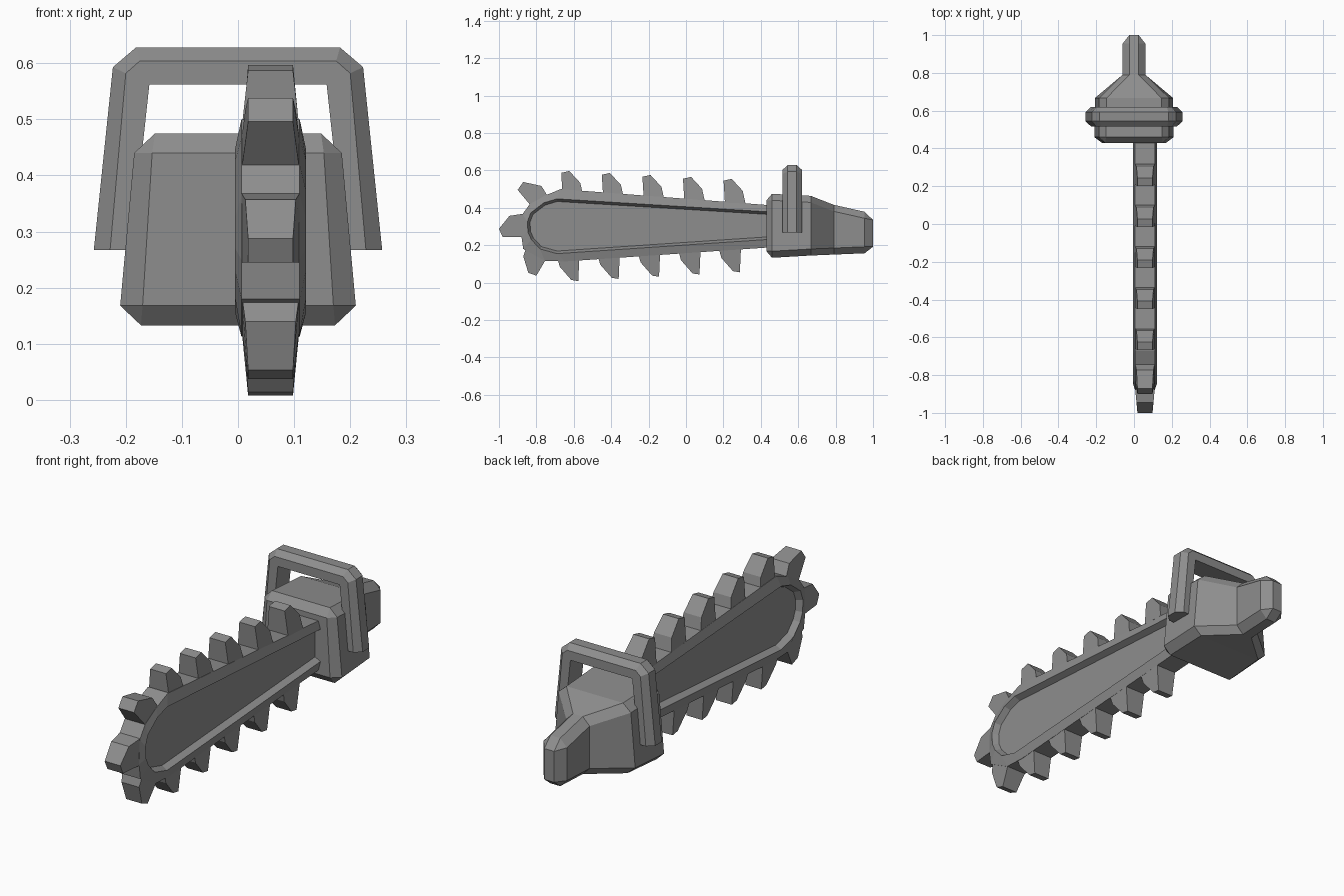
import bpy
import bmesh
from mathutils import Vector

if "Cube" in bpy.data.objects:
    bpy.data.objects.remove(bpy.data.objects["Cube"], do_unlink=True)

GREY = (0.27, 0.27, 0.27, 1)
metal = bpy.data.materials.new("grey_metal")
metal.use_nodes = True
metal.diffuse_color = GREY
metal.node_tree.nodes["Principled BSDF"].inputs["Base Color"].default_value = GREY

BLADE_X = 0.058


def loft(name, rings):
    """Skin a row of equal point rings and cap both ends."""
    bm = bmesh.new()
    rows = [[bm.verts.new(p) for p in ring] for ring in rings]
    n = len(rows[0])
    for a, b in zip(rows, rows[1:]):
        for i in range(n):
            j = (i + 1) % n
            bm.faces.new((a[i], a[j], b[j], b[i]))
    bm.faces.new(rows[0])
    bm.faces.new(rows[-1])
    bmesh.ops.remove_doubles(bm, verts=bm.verts, dist=0.0005)
    bmesh.ops.recalc_face_normals(bm, faces=bm.faces)
    mesh = bpy.data.meshes.new(name)
    bm.to_mesh(mesh)
    bm.free()
    mesh.materials.append(metal)
    obj = bpy.data.objects.new(name, mesh)
    bpy.context.collection.objects.link(obj)
    return obj


def inset(points, d):
    """Shift a closed (y, z) outline inward by d."""
    result = []
    for i, p in enumerate(points):
        before = Vector(points[i - 1])
        here = Vector(p)
        after = Vector(points[(i + 1) % len(points)])
        e1, e2 = (here - before).normalized(), (after - here).normalized()
        n1, n2 = Vector((-e1.y, e1.x)), Vector((-e2.y, e2.x))
        result.append(here + (n1 + n2) * d / (1 + n1.dot(n2)))
    return result


# Guide bar: sloped rim around a recessed panel on both sides
rim = [(.5, .41), (-.67, .5), (-.755, .465), (-.835, .42), (-.875, .365),
       (-.88, .25), (-.87, .18), (-.755, .117), (-.65, .113), (.5, .192)]
recess = [(.5, .375), (-.69, .448), (-.76, .427), (-.83, .373), (-.848, .325),
          (-.845, .27), (-.827, .23), (-.78, .18), (-.69, .155), (.5, .235)]
panel = inset(recess, .014)
layers = [(panel, -.035), (recess, -.063), (rim, -.052),
          (rim, .052), (recess, .063), (panel, .035)]
loft("guide_bar", [[(BLADE_X + x, y, z) for y, z in pts] for pts, x in layers])


# Chain teeth: narrower at the tip than at the base
def tooth(name, points, dy=0, dz=0):
    widths = [.053, .04, .04, .045, .053]
    loft(name, [[(BLADE_X + side * w, y + dy, z + dz)
                 for (y, z), w in zip(points, widths)] for side in (-1, 1)])


top_tooth = [(-.66, .47), (-.667, .587), (-.624, .597), (-.565, .533), (-.55, .465)]
bottom_tooth = [(-.57, .14), (-.576, .008), (-.613, .014), (-.675, .085), (-.69, .14)]
for i in range(5):
    tooth(f"top_tooth_{i + 1}", top_tooth, i * .217, i * -.0105)
    tooth(f"bottom_tooth_{i + 1}", bottom_tooth, i * .216, i * .0118)

tooth("tip_tooth_upper", [(-.82, .40), (-.9, .496), (-.87, .538), (-.773, .517), (-.735, .455)])
tooth("tip_tooth_middle", [(-.86, .245), (-.981, .245), (-1, .288), (-.944, .357), (-.86, .37)])
tooth("tip_tooth_lower", [(-.74, .14), (-.8, .037), (-.843, .053), (-.87, .14), (-.85, .2)])


# Motor body: chamfered sections tapering back into the rear grip
def section(y, low_w, high_w, low, high, cx, cz):
    half = [(low_w - cx, low), (low_w, low + cz), (high_w, high - cz), (high_w - cx, high)]
    outline = half + [(-x, z) for x, z in reversed(half)]
    return [(x, y, z) for x, z in outline]


loft("motor_body", [
    section(.43, .17, .153, .168, .44, 0, 0),
    section(.46, .21, .185, .133, .475, .037, .035),
    section(.667, .207, .185, .145, .464, .04, .035),
    section(.79, .06, .06, .15, .416, .035, .035),
    section(.955, .06, .06, .157, .379, .035, .035),
    section(1, .025, .025, .192, .335, 0, 0),
])


# Front handle: bar with chamfered outer edges bent over the body
def mirrored(half):
    return half + [(-x, z) for x, z in reversed(half)]


outer = mirrored([(-.257, .267), (-.223, .593), (-.182, .628)])
middle = mirrored([(-.228, .267), (-.2, .582), (-.175, .604)])
inner = mirrored([(-.19, .267), (-.158, .562), (-.157, .562)])
loft("front_handle", [
    [(i[0], .517, i[1]), (m[0], .517, m[1]), (o[0], .544, o[1]),
     (o[0], .592, o[1]), (m[0], .619, m[1]), (i[0], .619, i[1])]
    for o, m, i in zip(outer, middle, inner)
])
